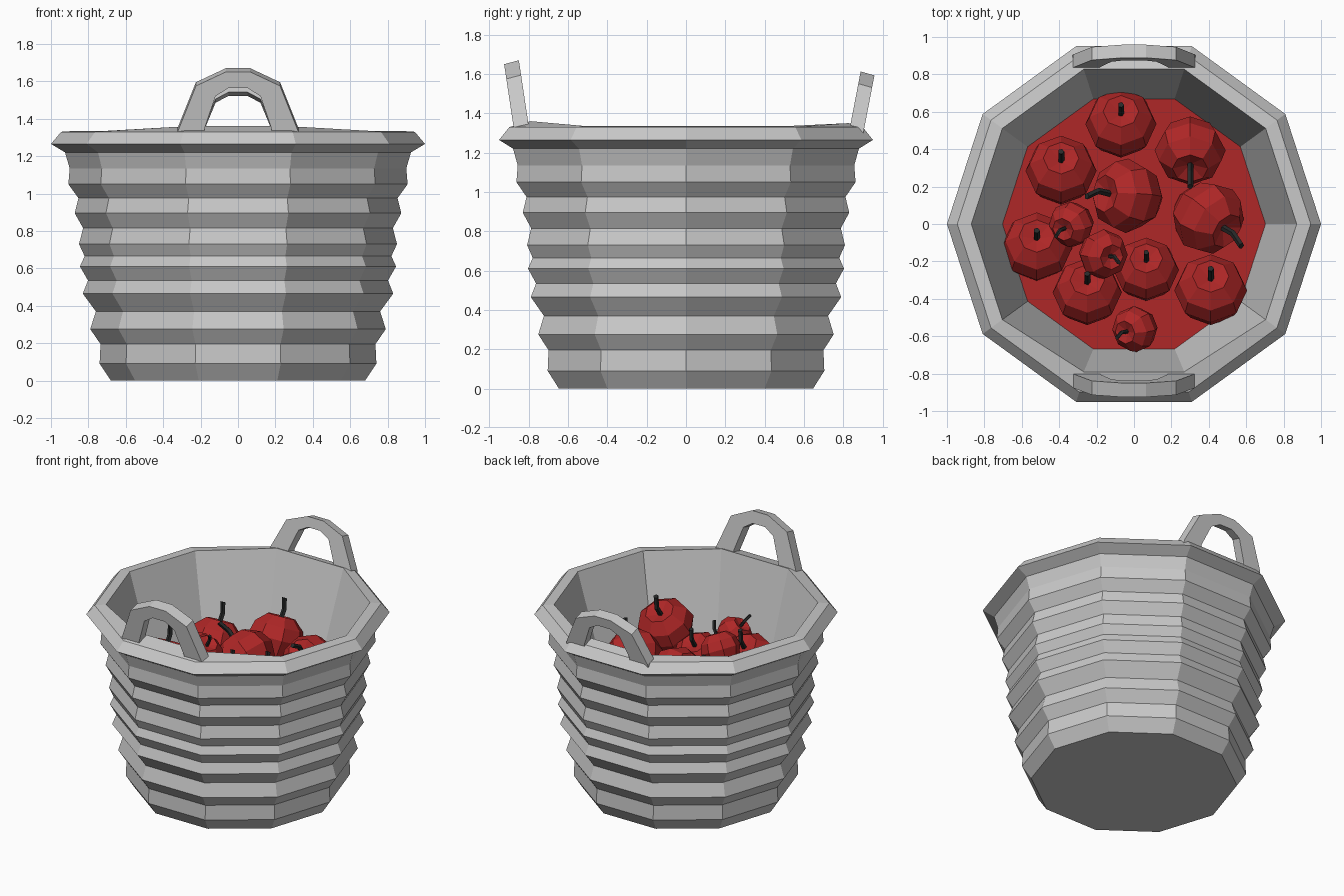
import bpy, bmesh, math
from mathutils import Vector, Matrix

if "Cube" in bpy.data.objects:
    bpy.data.objects.remove(bpy.data.objects["Cube"])


def material(name, rgb):
    m = bpy.data.materials.new(name)
    m.diffuse_color = (*rgb, 1)
    m.use_nodes = True
    m.node_tree.nodes["Principled BSDF"].inputs["Base Color"].default_value = m.diffuse_color
    return m


GREY = material("basket grey", (0.58, 0.58, 0.58))
RED = material("apple red", (0.43, 0.02, 0.02))
DARK = material("stem dark", (0.02, 0.022, 0.022))


def finish(name, bm, mat):
    bmesh.ops.recalc_face_normals(bm, faces=bm.faces)
    me = bpy.data.meshes.new(name)
    bm.to_mesh(me)
    bm.free()
    me.materials.append(mat)
    ob = bpy.data.objects.new(name, me)
    bpy.context.collection.objects.link(ob)
    return ob


def bridge(bm, a, b):
    n = len(a)
    for i in range(n):
        bm.faces.new((a[i], a[(i + 1) % n], b[(i + 1) % n], b[i]))


def lathe(bm, profile, n):
    """Stack of n-sided rings, capped at both ends."""
    rings = [[bm.verts.new((r * math.cos(2 * math.pi * k / n),
                            r * math.sin(2 * math.pi * k / n), z))
              for k in range(n)] for r, z in profile]
    for a, b in zip(rings, rings[1:]):
        bridge(bm, a, b)
    bm.faces.new(rings[0])
    bm.faces.new(rings[-1])
    return rings


# Ribbed ten-sided basket with flared rim and hollow inside
bm = bmesh.new()
outer = [(.68, 0), (.74, .09), (.735, .195), (.79, .275), (.76, .37), (.83, .465),
         (.802, .535), (.845, .61), (.82, .665), (.85, .73), (.828, .815),
         (.873, .895), (.853, .975), (.907, 1.05), (.90, 1.135), (.925, 1.22),
         (1.0, 1.265), (.945, 1.33)]
rings = lathe(bm, outer + [(.87, 1.335), (.70, .77)], 10)
for v in rings[-2]:                      # rim lifts a little under the handles
    if v.co.y < -.7:
        v.co.y, v.co.z = -.79, 1.36
    elif v.co.y > .7:
        v.co.z = 1.35
finish("basket", bm, GREY)

# Red filling between the apples
bm = bmesh.new()
lathe(bm, [(.68, .74), (.703, .785)], 10)
finish("apple_filling", bm, RED)

# Arched handles: outer and inner outline, leaning outwards
ARCH_OUT = [(.335, -.06), (.325, .01), (.225, .26), (.065, .335)]
ARCH_IN = [(.185, -.06), (.18, .03), (.12, .205), (.05, .25)]


def handle(name, side, y_in, y_out, lean, tall):
    bm = bmesh.new()
    out = ARCH_OUT + [(-x, z) for x, z in reversed(ARCH_OUT)]
    inn = ARCH_IN + [(-x, z) for x, z in reversed(ARCH_IN)]
    loops = []
    for (xo, zo), (xi, zi) in zip(out, inn):
        loops.append([bm.verts.new((x, side * (y + lean * z), 1.335 + z * tall + dz))
                      for x, z, y, dz in ((xo, zo, y_in, 0), (xo, zo, y_out, -.02),
                                          (xi, zi, y_out, -.02), (xi, zi, y_in, 0))])
    for a, b in zip(loops, loops[1:]):
        bridge(bm, a, b)
    bm.faces.new(loops[0])
    bm.faces.new(loops[-1])
    finish(name, bm, GREY)


handle("front_handle", -1, .80, .875, .15, 1.0)
handle("back_handle", 1, .835, .905, .16, .83)

# Apples: x, y, z, radius, and the sideways direction of the stem
APPLES = [(-.07, .53, .85, .19, 0, .45), (-.39, .28, .83, .19, 0, .45),
          (.30, .40, .83, .19, 0, -.75), (-.03, .15, .87, .20, -1.0, .1),
          (.39, .04, .85, .20, .9, -.65), (-.52, -.13, .80, .19, 0, .4),
          (-.33, 0, .91, .125, -.5, -.3), (-.17, -.16, .98, .135, .45, -.15),
          (.065, -.25, .83, .175, 0, .45), (-.25, -.37, .85, .185, 0, .45),
          (.41, -.36, .92, .195, 0, .5), (.01, -.56, .89, .125, -.6, -.2)]
BODY = [(.05, .68), (.5, .85), (.88, .5), (1, .05), (.78, -.5), (.42, -.85), (.1, -.8)]


def stem(name, mat):
    """Bent five-sided stem."""
    bm = bmesh.new()
    path = [(0, .6), (.05, 1.1), (-.12, 1.5)]
    loops = []
    for x, z in path:
        loops.append([bm.verts.new((.09 * math.cos(k * 2 * math.pi / 5),
                                    x + .09 * math.sin(k * 2 * math.pi / 5), z))
                      for k in range(5)])
    for a, b in zip(loops, loops[1:]):
        bridge(bm, a, b)
    bm.faces.new(loops[0])
    bm.faces.new(loops[-1])
    bm.transform(mat)
    finish(name, bm, DARK)


for i, (x, y, z, r, tx, ty) in enumerate(APPLES, 1):
    tilt = Vector((0, 0, 1)).rotation_difference(Vector((tx, ty, .9)))
    mat = Matrix.Translation((x, y, z)) @ tilt.to_matrix().to_4x4() @ Matrix.Scale(r, 4)
    bm = bmesh.new()
    lathe(bm, BODY, 8)
    bm.transform(mat)
    finish(f"apple_{i}", bm, RED)
    stem(f"apple_stem_{i}", mat)
